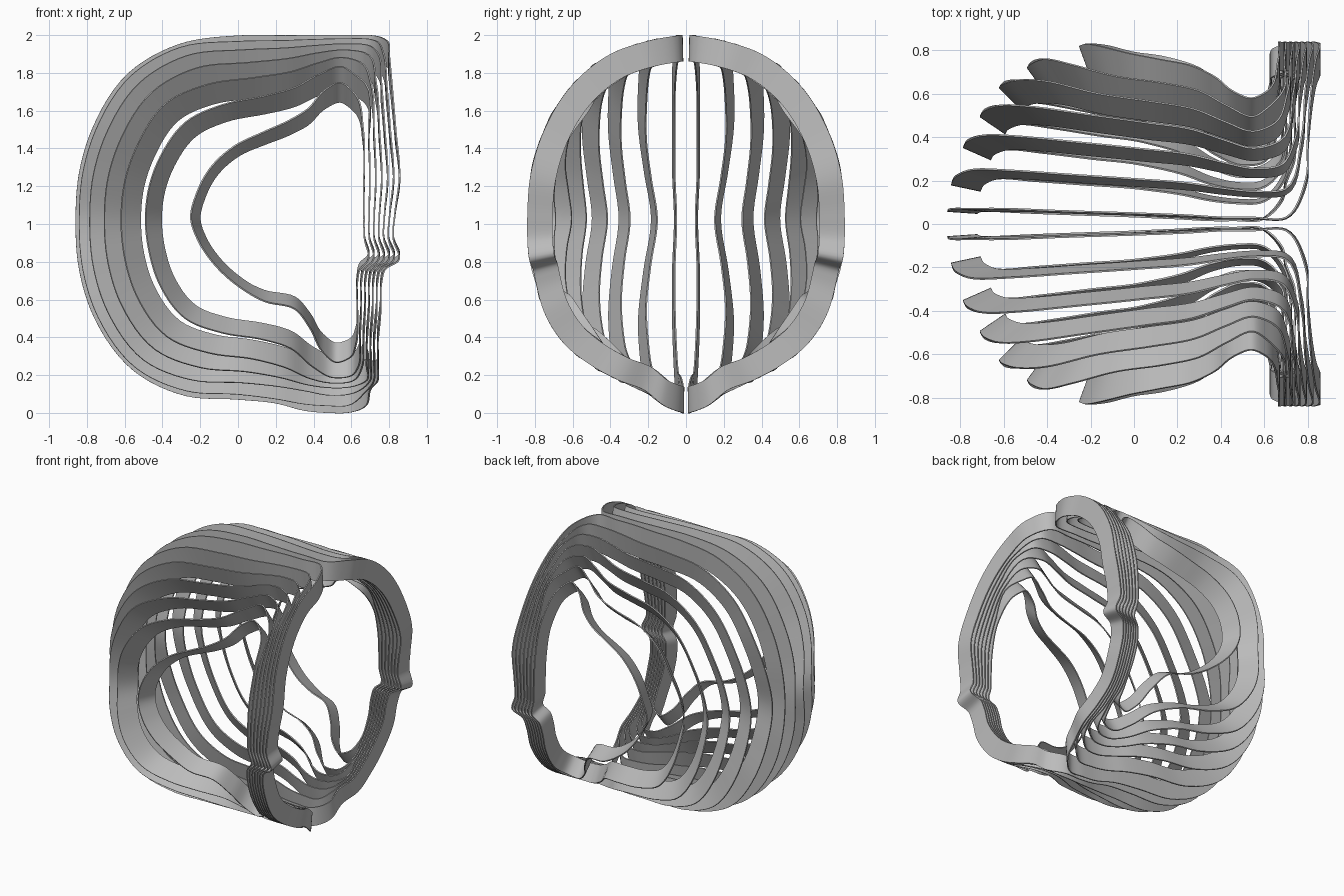
import bpy
import bmesh
from math import atan2, hypot, radians
from mathutils import Vector

cube = bpy.data.objects.get("Cube")
if cube:
    bpy.data.objects.remove(cube, do_unlink=True)

STEPS_PER_SPAN = 6
THICKNESS = .008

grey = bpy.data.materials.new("plain grey")
grey.use_nodes = True
colour = (0.5, 0.5, 0.5, 1)
grey.diffuse_color = colour
grey.node_tree.nodes["Principled BSDF"].inputs["Base Color"].default_value = colour

# Side paths (x, y, z): from the lower front, round the back, to the upper front
BACK = 9  # rearmost point of each path
center_path = [
    (.58, .02, 0), (.47, .02, 0), (.36, .02, .01), (.2, .03, .05), (0, .04, .07),
    (-.28, .05, .09), (-.55, .06, .22), (-.76, .07, .5), (-.84, .07, .75),
    (-.86, .06, 1.03), (-.84, .07, 1.28), (-.77, .07, 1.51), (-.58, .07, 1.8),
    (-.32, .06, 1.95), (0, .05, 2), (.25, .04, 2), (.42, .03, 2), (.55, .03, 2),
    (.7, .03, 2)]
side_path = [
    (.59, .4, .19), (.5, .39, .18), (.4, .44, .24), (.28, .55, .34), (.12, .64, .39),
    (-.08, .69, .42), (-.28, .73, .5), (-.42, .76, .69), (-.47, .75, .85),
    (-.49, .72, 1.03), (-.47, .74, 1.2), (-.41, .76, 1.36), (-.28, .75, 1.55),
    (-.08, .71, 1.66), (.14, .67, 1.7), (.3, .62, 1.73), (.43, .55, 1.8),
    (.55, .5, 1.84), (.62, .54, 1.79)]
outer_path = [
    (.59, .55, .29), (.52, .53, .26), (.45, .56, .32), (.38, .65, .45), (.3, .72, .55),
    (.14, .79, .58), (0, .82, .66), (-.13, .83, .79), (-.21, .83, .91),
    (-.25, .82, 1.03), (-.22, .83, 1.16), (-.15, .84, 1.3), (-.02, .82, 1.43),
    (.13, .78, 1.5), (.27, .73, 1.55), (.37, .68, 1.61), (.46, .61, 1.71),
    (.54, .58, 1.75), (.61, .61, 1.7)]

# Front rim from top to bottom: x of its front layer, x of its rear layer, y, z
rim_path = [
    (.79, .62, .2, 1.97), (.8, .63, .4, 1.9), (.815, .65, .6, 1.74),
    (.835, .663, .75, 1.5), (.855, .667, .825, 1.25), (.83, .667, .84, 1.05),
    (.822, .67, .84, .92), (.852, .69, .83, .81), (.777, .645, .81, .757),
    (.76, .632, .795, .69), (.755, .632, .75, .53), (.74, .625, .64, .36),
    (.74, .62, .5, .25), (.74, .62, .35, .17), (.7, .6, .22, .12),
    (.68, .58, .12, .04)]

# Rim outline as (angle from the top, radius) about the shell's middle
rim_outline = [(atan2(p[-2], p[-1] - 1), hypot(p[-2], p[-1] - 1))
               for p in [center_path[-1]] + rim_path + [center_path[0]]]


def blend_paths(weight_xz, weight_y, pinch):
    """Side path between the center and side paths, pinched in at the back."""
    weights = (weight_xz, weight_y, weight_xz)
    path = [[a + (b - a) * w for a, b, w in zip(p, q, weights)]
            for p, q in zip(center_path, side_path)]
    path[BACK][1] -= pinch
    for i in (BACK - 1, BACK + 1):
        path[i][1] -= pinch / 2
    return path


def keep_inside_rim(point):
    """Pull a point toward the middle until the rim outline covers it."""
    x, y, z = point
    angle, radius = atan2(y, z - 1), hypot(y, z - 1)
    for (a, r), (b, s) in zip(rim_outline, rim_outline[1:]):
        if a <= angle <= b:
            limit = r + (s - r) * (angle - a) / (b - a)
            scale = min(1, limit / radius)
            return Vector((x, y * scale, 1 + (z - 1) * scale))
    return Vector(point)


def close_with_rim(path, depth):
    """Join a side path to its own layer of the stacked front rim."""
    loop = [keep_inside_rim(p) for p in path]
    low, high = loop[0].z + .03, loop[-1].z - .025
    for front_x, rear_x, y, z in rim_path:
        if low < z < high:
            loop.append(Vector((front_x + (rear_x - front_x) * depth, y, z)))
    return loop


def smooth_loop(points):
    """Closed spline through the points, with tangents weighted by distance."""
    count = len(points)
    tangents = []
    for i, point in enumerate(points):
        before = point - points[i - 1]
        after = points[(i + 1) % count] - point
        a, b = before.length, after.length
        tangents.append((before / a * b + after / b * a) / (a + b))
    result = []
    for i, start in enumerate(points):
        j = (i + 1) % count
        end = points[j]
        span = (end - start).length
        for step in range(STEPS_PER_SPAN):
            t = step / STEPS_PER_SPAN
            ease = t * t * (3 - 2 * t)
            result.append(start.lerp(end, ease)
                          + tangents[i] * span * t * (1 - t) ** 2
                          - tangents[j] * span * t * t * (1 - t))
    return result


def inner_point(p):
    """Matching point on the inner edge of a band."""
    return Vector((p.x + .15 * max(0, .07 - p.x), p.y * .84, 1 + (p.z - 1) * .86))


def build_band(name, loop):
    bm = bmesh.new()
    outer = [bm.verts.new(p) for p in loop]
    inner = [bm.verts.new(inner_point(p)) for p in loop]
    for i in range(len(loop)):
        face = bm.faces.new((outer[i - 1], outer[i], inner[i], inner[i - 1]))
        face.smooth = True
    mesh = bpy.data.meshes.new(name)
    bm.to_mesh(mesh)
    bm.free()
    mesh.materials.append(grey)
    band = bpy.data.objects.new(name, mesh)
    bpy.context.collection.objects.link(band)
    # Thin sheet with crisp edges
    sheet = band.modifiers.new("sheet", "SOLIDIFY")
    sheet.thickness = THICKNESS
    sheet.offset = 0
    crisp = band.modifiers.new("crisp edges", "EDGE_SPLIT")
    crisp.split_angle = radians(40)
    # The other half of the shell
    mirror = band.modifiers.new("mirror", "MIRROR")
    mirror.use_axis = (False, True, False)
    mirror.use_mirror_merge = False


# Bands from the middle of the shell out to its side
band_blends = [(0, 0, 0), (.05, .26, .05), (.2, .49, .03),
               (.41, .69, .02), (.65, .86, 0), (1, 1, 0)]
paths = [blend_paths(*blend) for blend in band_blends] + [outer_path]
for index, path in enumerate(paths):
    depth = index / (len(paths) - 1)
    build_band(f"shell_band_{index + 1}", smooth_loop(close_with_rim(path, depth)))
